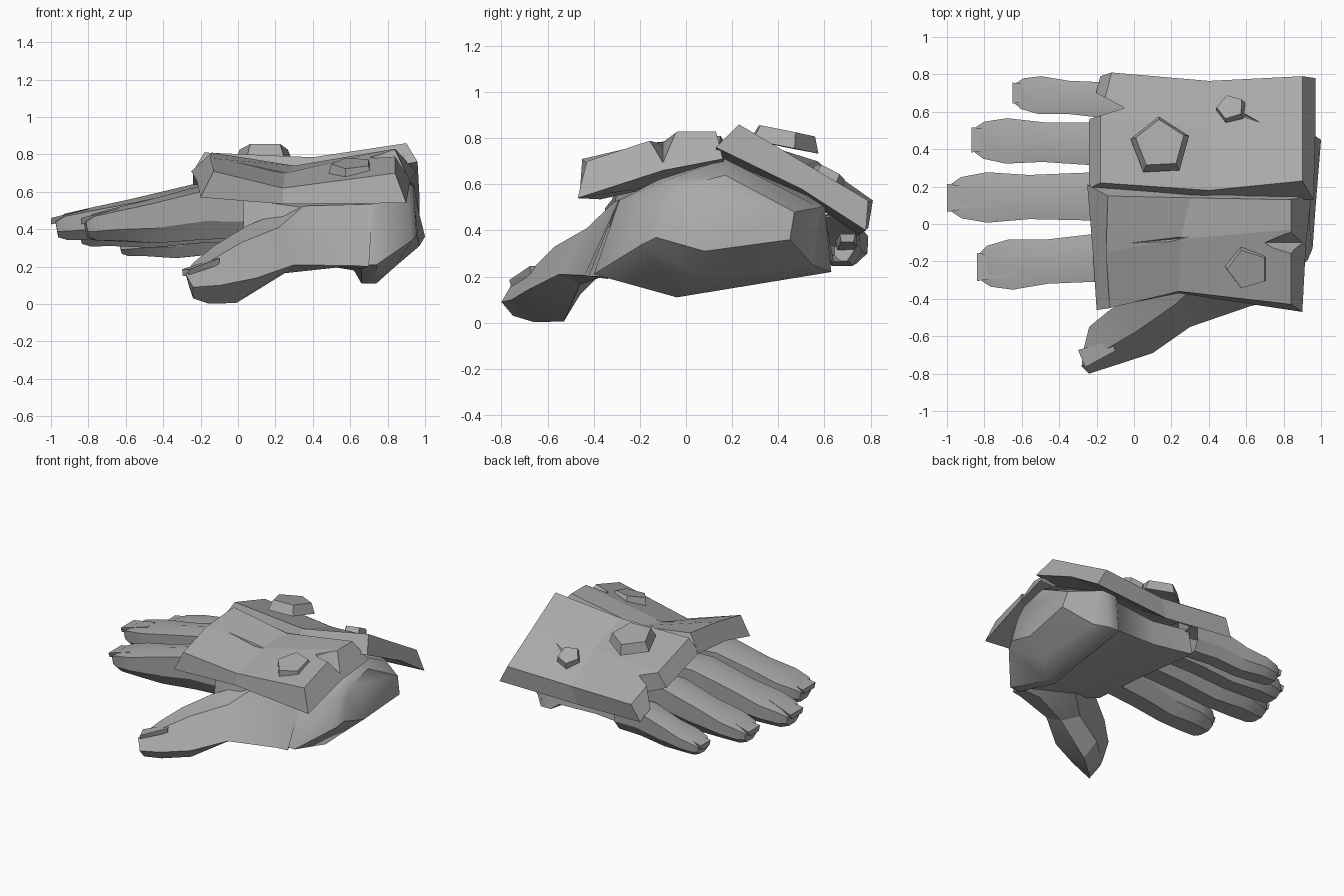
import bpy, bmesh, math
from mathutils import Vector, Euler

if "Cube" in bpy.data.objects:
    bpy.data.objects.remove(bpy.data.objects["Cube"])

mat = bpy.data.materials.new("worn grey")
mat.diffuse_color = (0.40, 0.40, 0.40, 1)
mat.use_nodes = True
mat.node_tree.nodes["Principled BSDF"].inputs["Base Color"].default_value = mat.diffuse_color


def finish(name, bm, smooth=None):
    bmesh.ops.recalc_face_normals(bm, faces=bm.faces)
    me = bpy.data.meshes.new(name)
    bm.to_mesh(me)
    bm.free()
    me.materials.append(mat)
    ob = bpy.data.objects.new(name, me)
    bpy.context.collection.objects.link(ob)
    if smooth:
        bpy.ops.object.select_all(action='DESELECT')
        ob.select_set(True)
        bpy.context.view_layer.objects.active = ob
        bpy.ops.object.shade_smooth_by_angle(angle=math.radians(smooth))
    return ob


def loft(name, rings, smooth=None, caps=(True, True)):
    """Skin closed rings of equal size and cap the chosen ends."""
    bm = bmesh.new()
    vs = [[bm.verts.new(p) for p in r] for r in rings]
    n = len(vs[0])
    for a, b in zip(vs, vs[1:]):
        for i in range(n):
            j = (i + 1) % n
            bm.faces.new((a[i], a[j], b[j], b[i]))
    for r, c in zip((vs[0], vs[-1]), caps):
        if c:
            bm.faces.new(r)
    return finish(name, bm, smooth)


SECTION = [(-1, .85), (0, 1.05), (1, .85), (.97, -.3), (.5, -1), (-.5, -1), (-.97, -.3)]


def tube(name, stations):
    """Limb through stations of (x, y, z, half width, half height)."""
    c = [Vector(s[:3]) for s in stations]
    rings = []
    for i, s in enumerate(stations):
        d = (c[min(i + 1, len(c) - 1)] - c[max(i - 1, 0)]).normalized()
        side = d.cross(Vector((0, 0, 1))).normalized()
        up = side.cross(d)
        rings.append([c[i] + side * u * s[3] + up * v * s[4] for u, v in SECTION])
    return loft(name, rings, 25, (False, True))


def hull(name, pts):
    bm = bmesh.new()
    for p in pts:
        bm.verts.new(p)
    bmesh.ops.convex_hull(bm, input=bm.verts)
    return finish(name, bm)


def nail(name, tip, back, half):
    """Wedge-shaped nail from its narrow root to its wide lip."""
    tip, back = Vector(tip), Vector(back)
    side = (tip - back).cross(Vector((0, 0, 1))).normalized()
    pts = []
    for p, w in ((tip, half), (back, half * .6)):
        for s in (-1, 1):
            pts += [p + side * s * w, p + side * s * w * .8 - Vector((0, 0, .035))]
    hull(name, pts)


def cut(ob, pts):
    cutter = hull("cutter", pts)
    cutter.hide_render = True
    m = ob.modifiers.new("cut", 'BOOLEAN')
    m.operation, m.solver, m.object = 'DIFFERENCE', 'EXACT', cutter
    bpy.context.view_layer.objects.active = ob
    bpy.ops.object.modifier_apply(modifier=m.name)
    bpy.data.objects.remove(cutter)


def plate(name, top, bottom):
    """Each station is a front, middle and back point, top and bottom."""
    return loft(name, [t + b[::-1] for t, b in zip(top, bottom)])


# palm, cuff lip and domed wrist stub
def ring(x, pts):
    return [(x, y, z) for y, z in pts]


cuff = [(-.40, .21), (-.29, .53), (-.12, .62), (.18, .70), (.60, .52), (.63, .22), (-.04, .11)]
loft("palm", [
    ring(.03, [(-.32, .36), (-.30, .56), (-.05, .62), (.20, .64), (.60, .47), (.64, .27), (.10, .33)]),
    ring(.32, [(-.36, .27), (-.31, .52), (-.10, .58), (.18, .62), (.57, .45), (.59, .26), (0, .23)]),
    ring(.62, [(-.39, .22), (-.29, .52), (-.11, .61), (.18, .67), (.57, .48), (.59, .25), (-.02, .18)]),
    ring(.66, cuff), ring(.74, cuff),
    [(.93, -.19, .34), (.91, -.13, .53), (.86, -.08, .62), (.82, .17, .71), (.80, .58, .50),
     (.82, .55, .25), (.84, .06, .20)],
    [(.955, -.13, .37), (.945, -.08, .52), (.94, -.02, .59), (.94, .17, .64), (.97, .47, .48),
     (1.0, .45, .36), (.97, .08, .31)],
], 42, (False, True))

# fingers with nails: base y, tip y, tip x, base z, tip z, size
fingers = {
    "index_finger": (-.16, -.23, -.83, .48, .41, 1.0),
    "middle_finger": (.15, .14, -.99, .49, .41, 1.0),
    "ring_finger": (.42, .45, -.86, .45, .37, .90),
    "little_finger": (.645, .70, -.64, .36, .31, .75),
}
shape = [(0, .13, .13, 0), (.28, .128, .14, .025), (.58, .118, .115, 0),
         (.80, .135, .085, 0), (.93, .11, .07, -.005), (.98, .075, .045, -.01)]
for name, (y0, y1, xt, z0, z1, k) in fingers.items():
    tube(name, [(.06 + (xt - .06) * t, y0 + (y1 - y0) * t, z0 + (z1 - z0) * t + dz, w * k, h * k)
                for t, w, h, dz in shape])
    nail(name + "_nail", (xt - .01, y1, z1 + .05 * k), (xt + .19, y1, z1 + .10 * k), .075 * k)

# thumb: outer ridge, top, inner top, inner bottom, underside
loft("thumb", [
    [(-.24, -.80, .09), (-.28, -.76, .16), (-.27, -.67, .18), (-.26, -.67, .09), (-.24, -.75, .03)],
    [(-.10, -.755, .10), (-.15, -.67, .23), (-.24, -.55, .22), (-.20, -.57, .06), (-.16, -.66, .003)],
    [(.10, -.69, .14), (.02, -.57, .33), (-.13, -.46, .31), (-.06, -.46, .12), (-.01, -.53, .005)],
    [(.30, -.55, .21), (.22, -.43, .41), (.05, -.36, .42), (.15, -.38, .20), (.25, -.46, .165)],
    [(.62, -.44, .205), (.35, -.31, .525), (.25, -.25, .50), (.30, -.25, .26), (.52, -.36, .20)],
    [(.70, -.42, .20), (.72, -.29, .535), (.62, -.27, .50), (.62, -.30, .26), (.66, -.34, .19)],
], 25, (True, False))
nail("thumb_nail", (-.28, -.72, .185), (-.11, -.65, .245), .05)

# front armour plate with chipped edge and scratch
front = plate("front_plate",
    [[(-.13, -.45, .71), (-.15, -.15, .78), (-.14, .15, .81)],
     [(.24, -.36, .62), (.25, -.08, .70), (.30, .14, .74)],
     [(.84, -.43, .70), (.84, -.03, .83), (.84, .13, .83)]],
    [[(-.20, -.46, .57), (-.22, -.15, .66), (-.25, .21, .71)],
     [(.24, -.37, .535), (.25, -.08, .60), (.30, .19, .65)],
     [(.90, -.47, .54), (.92, -.10, .66), (.95, .16, .71)]])
cut(front, [(.70, -.10, .76), (.70, -.10, .92), (1.0, .03, .92), (1.0, -.30, .92), (1.0, -.10, .66)])
cut(front, [(-.11, -.11, .79), (.15, -.13, .78), (.30, -.04, .78), (.44, -.05, .77), (.22, -.08, .68)])

# back armour plate with notched corner
back = plate("back_plate",
    [[(-.18, .22, .81), (-.18, .57, .70), (-.12, .81, .53)],
     [(.40, .18, .785), (.40, .50, .68), (.40, .765, .51)],
     [(.90, .23, .86), (.90, .50, .70), (.90, .79, .53)]],
    [[(-.24, .19, .71), (-.24, .55, .60), (-.18, .79, .41)],
     [(.35, .13, .66), (.35, .50, .55), (.35, .75, .38)],
     [(.96, .13, .76), (.97, .50, .58), (.97, .78, .40)]])
cut(back, [(x, y, z) for z in (.3, 1) for x, y in ((-.5, .48), (-.05, .62), (-.5, .86))])
cut(back, [(.55, .62, .66), (.57, .56, .70), (.72, .52, .70), (.60, .58, .61)])


# five-sided studs
def stud(name, loc, r, h, rot):
    bm = bmesh.new()
    bmesh.ops.create_cone(bm, cap_ends=True, segments=5, radius1=r, radius2=r * .82, depth=h)
    m = Euler(rot).to_matrix().to_4x4()
    m.translation = loc
    bm.transform(m)
    finish(name, bm)


stud("large_stud", (.14, .42, .80), .165, .07, (-.20, 0, .05))
stud("small_stud", (.52, .61, .625), .09, .07, (-.5, 0, .3))
stud("front_stud", (.61, -.23, .71), .135, .09, (.25, -.12, .3))
